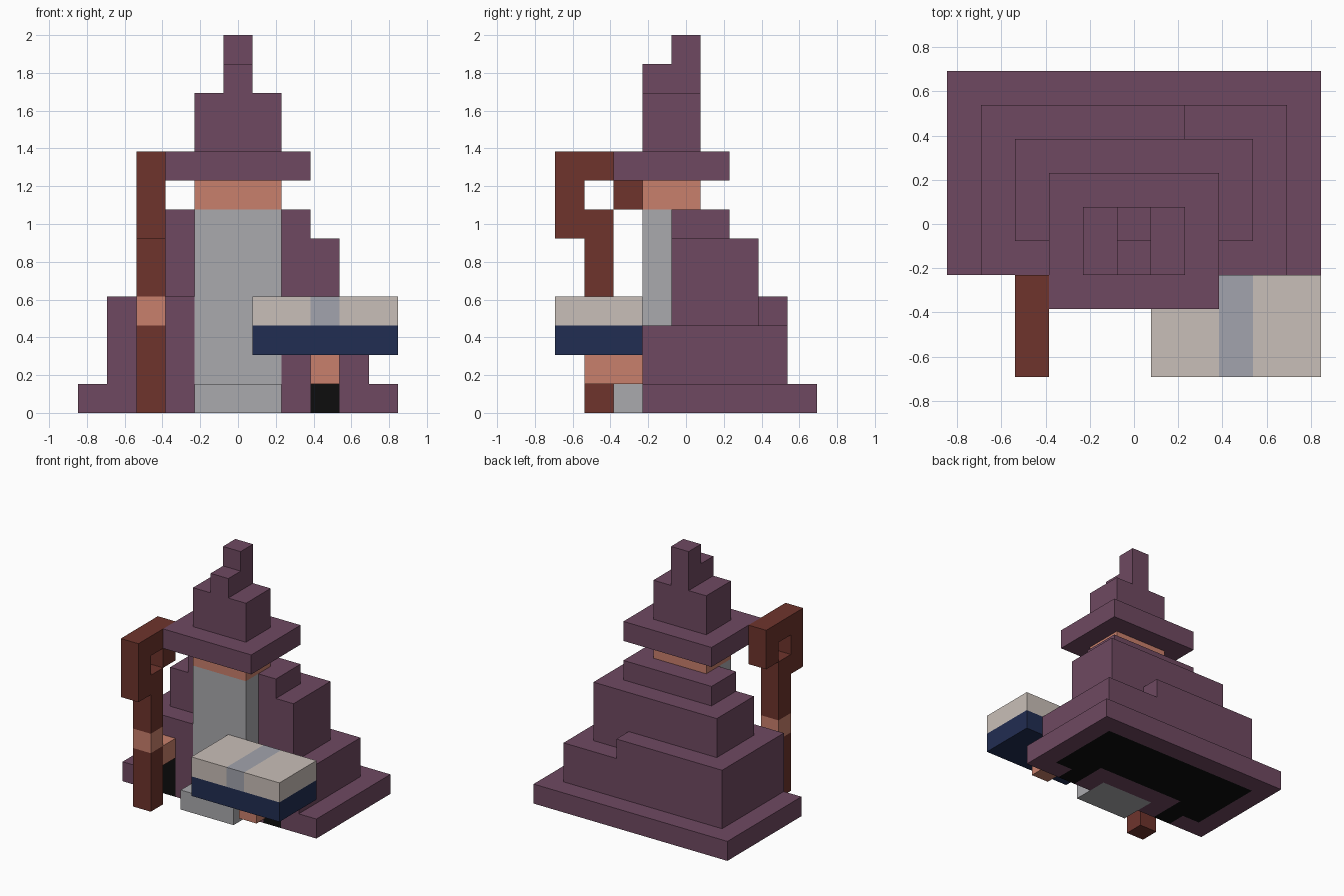
import bpy, bmesh
from mathutils import Vector

if "Cube" in bpy.data.objects:
    bpy.data.objects.remove(bpy.data.objects["Cube"])

U = 2 / 13  # one block; the figure is 13 blocks tall


def material(name, hex_colour):
    def lin(c):
        c /= 255
        return c / 12.92 if c <= 0.04045 else ((c + 0.055) / 1.055) ** 2.4
    m = bpy.data.materials.new(name)
    m.diffuse_color = [lin(int(hex_colour[i:i + 2], 16)) for i in (0, 2, 4)] + [1]
    m.use_nodes = True
    m.node_tree.nodes["Principled BSDF"].inputs["Base Color"].default_value = m.diffuse_color
    return m


purple = material("purple cloth", "6F4961")
skin = material("skin", "C9806C")
grey = material("grey hair", "AAAAAE")
brown = material("brown wood", "6E342C")
black = material("black", "0D0D0D")
navy = material("navy cover", "212D52")
paper = material("paper", "C9BFB8")
ribbon = material("ribbon grey", "A2A4AD")

cells = {}   # block position -> part name
parts = {}   # part name -> material


def fill(part, mat, x, y, z):
    """Fill a box of blocks (bounds in block units); later boxes replace earlier ones."""
    parts[part] = mat
    for i in range(round(x[0] + 5.5), round(x[1] + 5.5)):
        for j in range(round(y[0] + 4.5), round(y[1] + 4.5)):
            for k in range(*z):
                cells[i, j, k] = part


# robe tiers, lower on its right shoulder side
fill("robe", purple, (-5.5, 5.5), (-1.5, 4.5), (0, 1))
fill("robe", purple, (-4.5, 4.5), (-1.5, 3.5), (1, 3))
fill("robe", purple, (-4.5, 1.5), (-1.5, 3.5), (3, 4))
fill("robe", purple, (1.5, 3.5), (-0.5, 2.5), (3, 4))
fill("robe", purple, (-3.5, 3.5), (-0.5, 2.5), (4, 6))
fill("robe", purple, (-2.5, 2.5), (-0.5, 1.5), (6, 7))

# dark underside of the robe and sleeve openings
fill("robe_lining", black, (-4.5, 4.5), (-0.5, 3.5), (0, 1))
fill("robe", purple, (-2.5, 2.5), (-0.5, 0.5), (0, 1))
for x in (-3.5, 2.5):
    fill("sleeve_opening", black, (x, x + 1), (-1.5, -0.5), (0, 2))

# beard, flaring forward at the floor
fill("beard", grey, (-1.5, 1.5), (-1.5, -0.5), (0, 7))
fill("beard", grey, (-1.5, 1.5), (-2.5, -0.5), (0, 1))

# head and pointed hat
fill("head", skin, (-1.5, 1.5), (-1.5, 0.5), (7, 8))
fill("hat", purple, (-2.5, 2.5), (-2.5, 1.5), (8, 9))
fill("hat", purple, (-1.5, 1.5), (-1.5, 0.5), (9, 11))
fill("hat", purple, (-0.5, 0.5), (-1.5, 0.5), (11, 12))
fill("hat", purple, (-0.5, 0.5), (-0.5, 0.5), (12, 13))

# staff with a hooked head
S = (-3.5, -2.5)
fill("staff", brown, S, (-3.5, -2.5), (0, 6))
fill("staff", brown, S, (-4.5, -2.5), (6, 7))
fill("staff", brown, S, (-4.5, -3.5), (7, 8))
fill("staff", brown, S, (-2.5, -1.5), (7, 8))
fill("staff", brown, S, (-4.5, -1.5), (8, 9))

# arms and the hand wrapped round the staff
fill("staff_hand", skin, S, (-3.5, -2.5), (3, 4))
fill("staff_arm", skin, S, (-2.5, -1.5), (2, 3))
fill("book_arm", skin, (2.5, 3.5), (-3.5, -1.5), (1, 2))

# open book
fill("book_cover", navy, (0.5, 5.5), (-4.5, -1.5), (2, 3))
fill("book_pages", paper, (0.5, 5.5), (-4.5, -1.5), (3, 4))
fill("book_fold", ribbon, (2.5, 3.5), (-4.5, -1.5), (3, 4))

# turn each part into a mesh of its exposed block faces
AXES = [Vector(v) for v in ((1, 0, 0), (0, 1, 0), (0, 0, 1))]
for part, mat in parts.items():
    bm = bmesh.new()
    for cell in [c for c, p in cells.items() if p == part]:
        centre = Vector((cell[0] - 5, cell[1] - 4, cell[2] + 0.5))
        for a in range(3):
            for s in (1, -1):
                n = AXES[a] * s
                if tuple(round(c + d) for c, d in zip(cell, n)) in cells:
                    continue
                u, v = AXES[(a + 1) % 3], AXES[(a + 2) % 3] * s
                bm.faces.new([bm.verts.new((centre + (n + u * i + v * j) / 2) * U)
                              for i, j in ((-1, -1), (1, -1), (1, 1), (-1, 1))])
    bmesh.ops.remove_doubles(bm, verts=bm.verts, dist=1e-4)
    mesh = bpy.data.meshes.new(part)
    bm.to_mesh(mesh)
    bm.free()
    mesh.materials.append(mat)
    bpy.context.collection.objects.link(bpy.data.objects.new(part, mesh))
